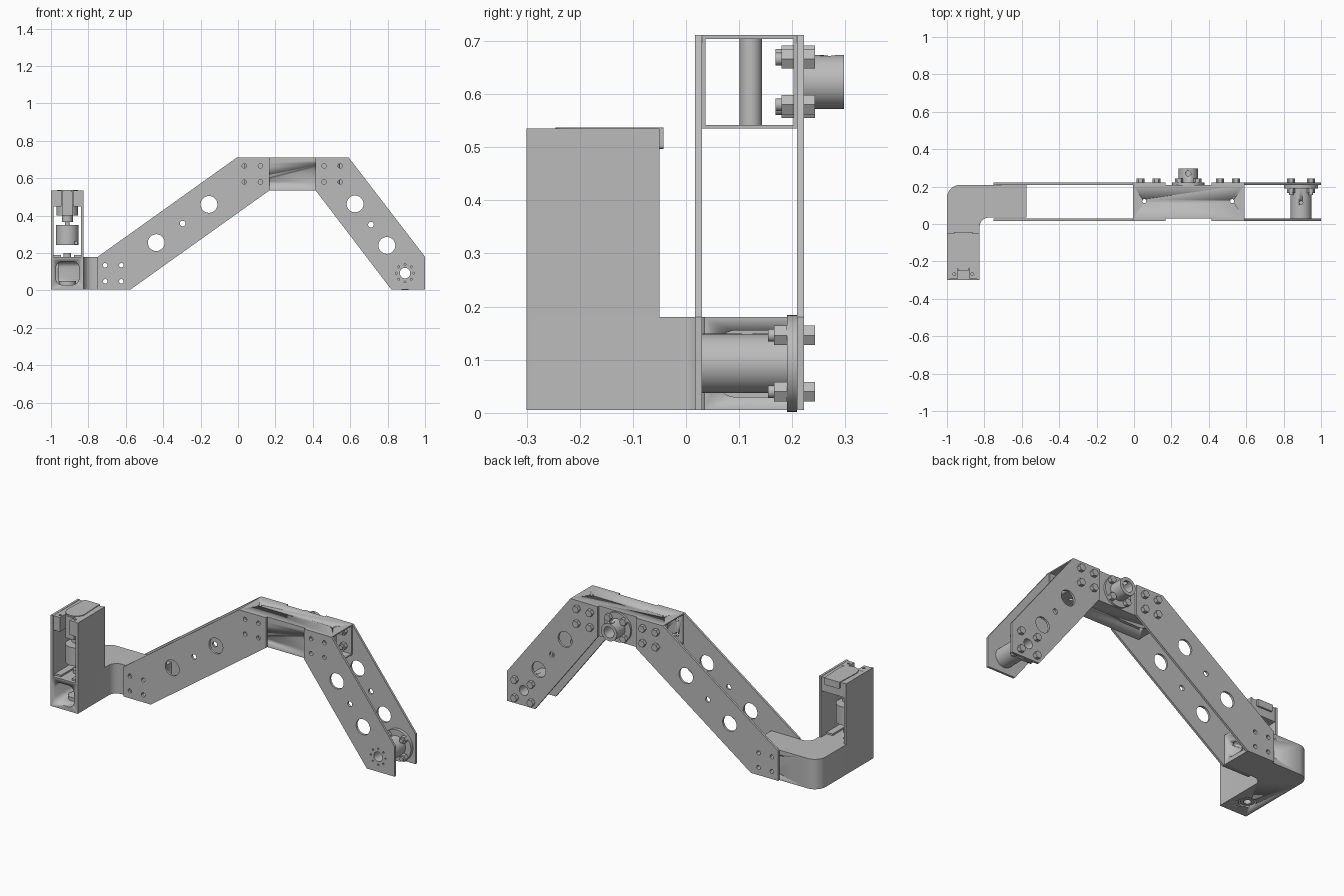
import bpy, bmesh, math
from mathutils import Matrix

cube = bpy.data.objects.get("Cube")
if cube:
    bpy.data.objects.remove(cube, do_unlink=True)

grey = bpy.data.materials.new("machined_grey")
grey.use_nodes = True
grey.diffuse_color = (0.5, 0.5, 0.5, 1)
grey.node_tree.nodes["Principled BSDF"].inputs["Base Color"].default_value = (0.5, 0.5, 0.5, 1)

# Local outline plane -> world: "y" profiles lie in xz, "x" in yz, "z" in xy
TURN = {
    "z": Matrix.Identity(4),
    "y": Matrix.Rotation(math.pi / 2, 4, "X"),
    "x": Matrix(((0, 0, 1, 0), (1, 0, 0, 0), (0, 1, 0, 0), (0, 0, 0, 1))),
}


def circle(u, v, r, n=32):
    return [(u + r * math.cos(2 * math.pi * i / n), v + r * math.sin(2 * math.pi * i / n))
            for i in range(n)]


def arc(u, v, r, start, end, n=10):
    angles = [math.radians(start + (end - start) * i / n) for i in range(n + 1)]
    return [(u + r * math.cos(a), v + r * math.sin(a)) for a in angles]


def rect(u0, u1, v0, v1, r=0):
    if not r:
        return [(u0, v0), (u1, v0), (u1, v1), (u0, v1)]
    return (arc(u1 - r, v1 - r, r, 0, 90) + arc(u0 + r, v1 - r, r, 90, 180)
            + arc(u0 + r, v0 + r, r, 180, 270) + arc(u1 - r, v0 + r, r, 270, 360))


def slab(name, axis, lo, hi, outline, holes=()):
    """Extrude an outline with holes along an axis between lo and hi."""
    curve = bpy.data.curves.new(name, "CURVE")
    curve.dimensions = "2D"
    curve.fill_mode = "BOTH"
    curve.extrude = (hi - lo) / 2
    for points in [outline, *holes]:
        spline = curve.splines.new("POLY")
        spline.points.add(len(points) - 1)
        for p, (u, v) in zip(spline.points, points):
            p.co = (u, v, 0, 1)
        spline.use_cyclic_u = True
    temp = bpy.data.objects.new(name + "_curve", curve)
    bpy.context.collection.objects.link(temp)
    mesh = bpy.data.meshes.new_from_object(
        temp.evaluated_get(bpy.context.evaluated_depsgraph_get()))
    bpy.data.objects.remove(temp, do_unlink=True)
    bm = bmesh.new()
    bm.from_mesh(mesh)
    bmesh.ops.remove_doubles(bm, verts=bm.verts, dist=1e-5)
    bm.transform(TURN[axis])
    middle = (lo + hi) / 2
    bm.transform(Matrix.Translation([middle if axis == a else 0 for a in "xyz"]))
    bmesh.ops.recalc_face_normals(bm, faces=bm.faces)
    bm.to_mesh(mesh)
    bm.free()
    mesh.materials.clear()
    mesh.materials.append(grey)
    obj = bpy.data.objects.new(name, mesh)
    bpy.context.collection.objects.link(obj)
    bpy.ops.object.select_all(action="DESELECT")
    obj.select_set(True)
    bpy.context.view_layer.objects.active = obj
    bpy.ops.object.shade_smooth_by_angle(angle=math.radians(30))
    return obj


def cut(obj, *cutters):
    bpy.context.view_layer.objects.active = obj
    for cutter in cutters:
        mod = obj.modifiers.new("cut", "BOOLEAN")
        mod.object = cutter
        mod.solver = "EXACT"
        bpy.ops.object.modifier_apply(modifier=mod.name)
        bpy.data.objects.remove(cutter, do_unlink=True)


def square(u, v, half):
    return [(u + a * half, v + b * half) for a in (-1, 1) for b in (-1, 1)]


def bolt(name, x, z, nut_start):
    slab(name + "_shank", "y", nut_start - 0.012, 0.225, circle(x, z, 0.012, 16))
    slab(name + "_nut", "y", nut_start, nut_start + 0.024, circle(x, z, 0.021, 6))
    slab(name + "_head", "y", 0.222, 0.243, circle(x, z, 0.021, 6))


# Paired arm plates with lightening holes and bolt holes
long_outline = [(-0.75, 0.005), (-0.575, 0.005), (0.168, 0.535), (0.168, 0.711),
                (-0.006, 0.711), (-0.75, 0.18)]
short_outline = [(0.415, 0.535), (0.82, 0.005), (1, 0.005), (1, 0.18),
                 (0.592, 0.711), (0.415, 0.711)]
long_bolts = square(0.077, 0.623, 0.043)
short_bolts = square(0.503, 0.623, 0.043)
foot_bolts = square(-0.667, 0.092, 0.043)
wrist = (0.893, 0.093)
wrist_bolts = square(*wrist, 0.053)
long_holes = [circle(-0.155, 0.46, 0.045), circle(-0.437, 0.256, 0.045), circle(-0.296, 0.358, 0.015)]
short_holes = [circle(0.626, 0.463, 0.045), circle(0.796, 0.241, 0.045),
               circle(0.711, 0.352, 0.015), circle(*wrist, 0.028)]
screw_ring = [circle(u, v, 0.005, 8) for u, v in circle(*wrist, 0.047, 8)]

for side, y0, y1 in (("front", 0.017, 0.03), ("back", 0.209, 0.222)):
    drilled = [circle(u, v, 0.012, 16) for u, v in long_bolts + foot_bolts]
    slab(side + "_long_arm_plate", "y", y0, y1, long_outline, long_holes + drilled)
    drilled = [circle(u, v, 0.012, 16) for u, v in short_bolts]
    extra = screw_ring if side == "front" else []
    slab(side + "_short_arm_plate", "y", y0, y1, short_outline, short_holes + drilled + extra)

# Elbow box: open-ended rectangular tube with two spacer posts
elbow = slab("elbow_box", "x", -0.006, 0.592, rect(0.03, 0.209, 0.535, 0.711),
             [rect(0.037, 0.202, 0.542, 0.704)])
cut(elbow, *[slab("front_drill", "y", 0.02, 0.05, circle(u, v, 0.012, 16))
             for u, v in long_bolts + short_bolts])
cut(elbow, *[slab("post_drill", "z", 0.5, 0.75, circle(x, 0.122, 0.011, 16)) for x in (0.055, 0.525)])
for side, x in (("left", 0.525), ("right", 0.055)):
    slab(side + "_elbow_post", "z", 0.541, 0.705, circle(x, 0.122, 0.021), [circle(x, 0.122, 0.011)])

# Elbow hub on the back
hub = (0.29, 0.623)
slab("elbow_hub_flange", "y", 0.207, 0.221, circle(*hub, 0.086, 48), [circle(*hub, 0.03)])
slab("elbow_hub_tube", "y", 0.209, 0.297, circle(*hub, 0.051, 48), [circle(*hub, 0.032)])
cut(bpy.data.objects["elbow_hub_tube"],
    slab("set_screw_drill", "z", 0.65, 0.7, circle(hub[0], 0.27, 0.014, 16)))
for i, (x, z) in enumerate(square(*hub, 0.05)):
    bolt(f"hub_bolt_{i}", x, z, 0.18)
for i, (x, z) in enumerate(long_bolts + short_bolts):
    bolt(f"elbow_bolt_{i}", x, z, 0.18)

# Wrist tube and flange between the short arm plates
slab("wrist_tube", "y", 0.03, 0.195, circle(*wrist, 0.056, 48), [circle(*wrist, 0.028)])
slab("wrist_flange", "y", 0.19, 0.209, circle(*wrist, 0.091, 48), [circle(*wrist, 0.028)])
for i, (x, z) in enumerate(wrist_bolts):
    bolt(f"wrist_bolt_{i}", x, z, 0.166)
cut(bpy.data.objects["wrist_tube"],
    slab("set_screw_drill", "z", 0.13, 0.17, circle(wrist[0], 0.115, 0.01, 16)))

# Hollow corner bracket joining the tower to the long arm
corner = ([(-1, -0.3), (-0.825, -0.3)] + arc(-0.775, -0.015, 0.05, 180, 90)
          + [(-0.575, 0.035), (-0.575, 0.209)] + arc(-0.93, 0.139, 0.07, 90, 180))
bracket = slab("corner_bracket", "z", 0.005, 0.18, corner)
cut(bracket,
    slab("arm_bore", "x", -0.96, -0.5, rect(0.058, 0.186, 0.03, 0.155, 0.035)),
    slab("tower_bore", "y", -0.35, 0.12, rect(-0.974, -0.85, 0.03, 0.155, 0.035)),
    slab("bottom_bore", "z", -0.05, 0.05, circle(-0.912, -0.185, 0.045)),
    *[slab("foot_drill", "y", 0, 0.25, circle(u, v, 0.012, 16)) for u, v in foot_bolts])
slab("bottom_bearing", "z", 0.008, 0.03, circle(-0.912, -0.185, 0.037), [circle(-0.912, -0.185, 0.02)])

# Drive tower: side walls, top block, motor, coupling and output shaft
cx, cy = -0.9125, -0.185
for side, s in (("left", 1), ("right", -1)):
    outer, inner = cx + s * 0.0875, cx + s * 0.074
    slab(side + "_tower_wall", "x", min(outer, inner), max(outer, inner), rect(-0.3, -0.05, 0.17, 0.535))
    lip = cx + s * 0.032
    slab(side + "_motor_clamp", "z", 0.45, 0.534,
         rect(min(lip, outer - s * 0.005), max(lip, outer - s * 0.005), -0.295, -0.23),
         [circle(cx + s * 0.048, -0.268, 0.008, 12)])
    mount = cx + s * 0.055
    slab(side + "_bearing_mount", "z", 0.175, 0.19, rect(mount - 0.02, mount + 0.02, -0.28, -0.1))
slab("motor_top_block", "z", 0.45, 0.533, rect(cx - 0.08, cx + 0.08, -0.232, -0.052))
slab("motor_cover", "z", 0.53, 0.537, arc(cx, -0.19, 0.056, 180, 360) + [(cx + 0.05, -0.045), (cx - 0.05, -0.045)])
slab("cover_tab", "y", -0.052, -0.042, rect(cx - 0.05, cx + 0.05, 0.497, 0.537, 0.006))
slab("motor_body", "z", 0.4, 0.46, circle(cx, cy, 0.058, 40))
slab("motor_nose", "z", 0.365, 0.41, circle(cx, cy, 0.029))
slab("motor_spine", "z", 0.4, 0.53, rect(cx - 0.028, cx + 0.028, -0.25, -0.2))
slab("drive_shaft", "z", 0.34, 0.37, circle(cx, cy, 0.012, 20))
slab("coupling", "z", 0.243, 0.35, circle(cx, cy, 0.06, 40), [circle(cx, cy, 0.012, 20)])
slab("coupling_screw", "y", -0.25, -0.2, circle(cx + 0.046, 0.255, 0.009, 12))
slab("output_bearing", "z", 0.175, 0.2, circle(cx, cy, 0.02, 24))
